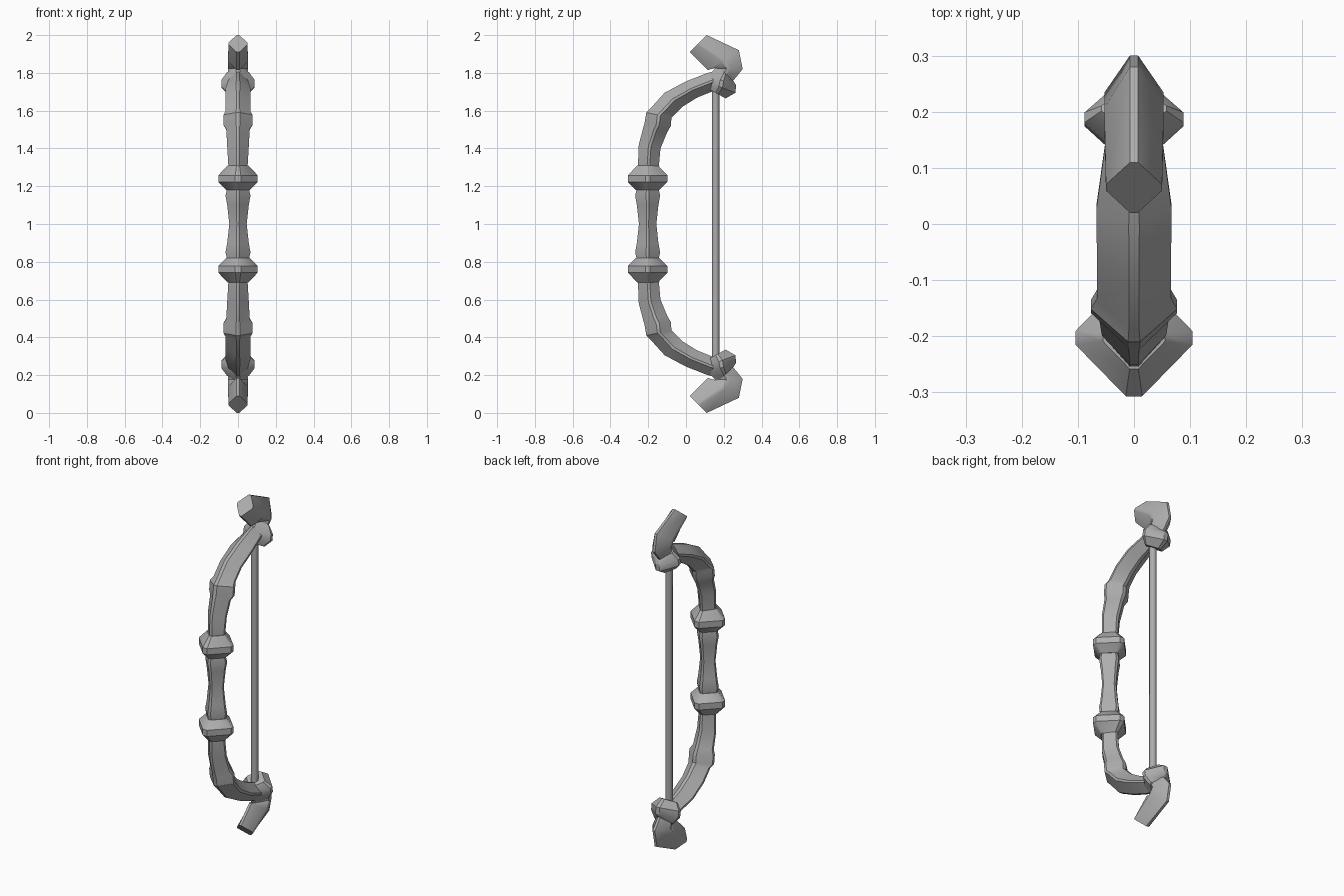
import bpy, bmesh, math

cube = bpy.data.objects.get("Cube")
if cube:
    bpy.data.objects.remove(cube, do_unlink=True)

grey = bpy.data.materials.new("plain grey")
grey.use_nodes = True
colour = (0.42, 0.42, 0.42, 1)
grey.diffuse_color = colour
grey.node_tree.nodes["Principled BSDF"].inputs["Base Color"].default_value = colour


def finish(obj, angle=35):
    obj.data.materials.append(grey)
    bpy.ops.object.select_all(action='DESELECT')
    obj.select_set(True)
    bpy.context.view_layer.objects.active = obj
    bpy.ops.object.shade_smooth_by_angle(angle=math.radians(angle))


def loft(name, sections, flip=False):
    """Sweep a blunt diamond through sections (y1, z1, y2, z2, half width)."""
    bm = bmesh.new()
    rings = []
    diamond = [(1, .14), (.12, 1), (-.12, 1), (-1, .14),
               (-1, -.14), (-.12, -1), (.12, -1), (1, -.14)]
    for y1, z1, y2, z2, w in sections:
        ring = []
        for u, x in diamond:
            y = (y1 + y2) / 2 + u * (y1 - y2) / 2
            z = (z1 + z2) / 2 + u * (z1 - z2) / 2
            ring.append(bm.verts.new((x * w, y, 2 - z if flip else z)))
        rings.append(ring)
    for a, b in zip(rings, rings[1:]):
        for i in range(8):
            j = (i + 1) % 8
            bm.faces.new((a[i], a[j], b[j], b[i]))
    bm.faces.new(rings[0])
    bm.faces.new(rings[-1])
    bmesh.ops.recalc_face_normals(bm, faces=bm.faces)
    mesh = bpy.data.meshes.new(name)
    bm.to_mesh(mesh)
    bm.free()
    obj = bpy.data.objects.new(name, mesh)
    bpy.context.collection.objects.link(obj)
    finish(obj)


def upright(levels, y=-0.203):
    """Sections of a vertical part from (height, half width) pairs."""
    return [(y - r, z, y + r, z, r) for z, r in levels]


# Grip with flared ends
loft("grip", upright([(0.80, .055), (0.85, .066), (0.90, .057), (1.0, .046),
                      (1.10, .057), (1.15, .066), (1.20, .055)]))

ring = upright([(1.18, .062), (1.222, .104), (1.258, .104), (1.31, .055)])

# Curved limb with a raised joint
limb = [(-.255, 1.29, -.145, 1.29, .05),
        (-.25, 1.42, -.135, 1.40, .057),
        (-.225, 1.515, -.10, 1.485, .062),
        (-.22, 1.53, -.08, 1.52, .077),
        (-.21, 1.59, -.077, 1.563, .077),
        (-.19, 1.61, -.06, 1.58, .066),
        (-.113, 1.695, -.02, 1.62, .066),
        (0.0, 1.755, .06, 1.67, .067),
        (.115, 1.80, .16, 1.71, .052),
        (.16, 1.81, .20, 1.73, .045)]

# Collar at the limb end
collar = [(.114, 1.717, .21, 1.665, .055),
          (.105, 1.755, .262, 1.695, .088),
          (.115, 1.785, .265, 1.735, .088),
          (.167, 1.833, .245, 1.765, .058)]

# Hooked tip curling forward
tip = [(.15, 1.80, .235, 1.74, .045),
       (.15, 1.825, .30, 1.82, .053),
       (.115, 1.815, .28, 1.92, .053),
       (.02, 1.91, .11, 2.0, .05)]

for side, flip in (("upper", False), ("lower", True)):
    for part, sections in (("grip_ring", ring), ("limb", limb),
                           ("collar", collar), ("hooked_tip", tip)):
        loft(f"{side}_{part}", sections, flip)

# Bowstring
bpy.ops.mesh.primitive_cylinder_add(vertices=8, radius=0.02, depth=1.48,
                                    location=(0, 0.157, 1))
string = bpy.context.object
string.name = "bowstring"
finish(string, 50)
